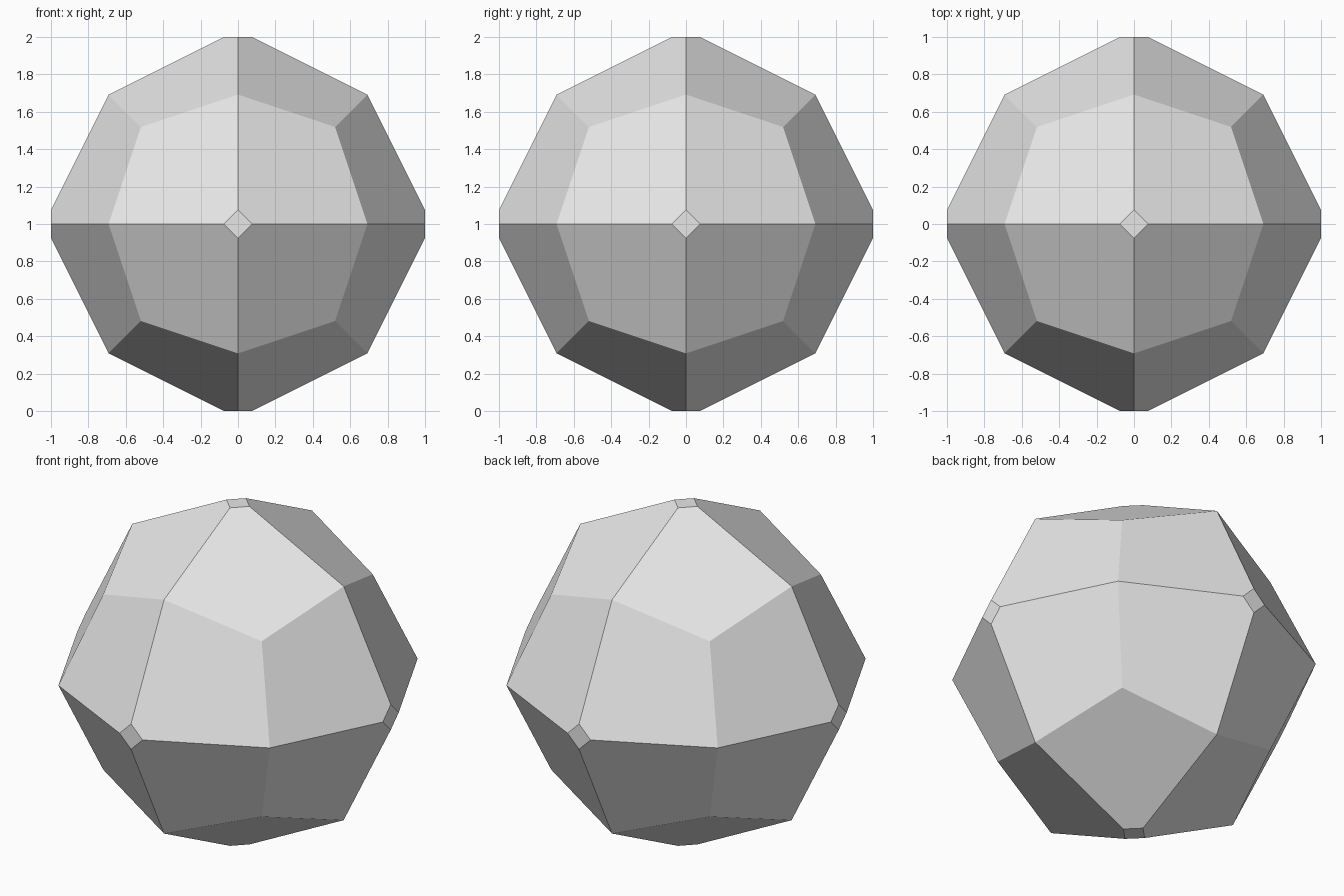
import bpy
import bmesh
from math import radians
from mathutils import Vector

if "Cube" in bpy.data.objects:
    bpy.data.objects.remove(bpy.data.objects["Cube"], do_unlink=True)

RADIUS = 1.0                        # centre to each cut tip
CUT = 0.075                         # half diagonal of the small diamond facets
EDGE = (2 * RADIUS + CUT) / 3       # corners between two axes
CORNER = (2 * RADIUS + CUT) / 4     # corners between three axes


def mirrored_corners(corner):
    """All orderings and sign flips of one corner, without repeats."""
    a, b, c = corner
    orders = [(a, b, c), (b, c, a), (c, a, b), (a, c, b), (c, b, a), (b, a, c)]
    signs = (1, -1)
    return {(x * i, y * j, z * k)
            for x, y, z in orders for i in signs for j in signs for k in signs}


# Corners of the kite-faced solid with its six tips cut flat
corners = set()
for seed in ((RADIUS, CUT, 0.0), (EDGE, EDGE, 0.0), (CORNER, CORNER, CORNER)):
    corners |= mirrored_corners(seed)

# Wrap the corners in a hull and merge coplanar triangles into whole facets
bm = bmesh.new()
for corner in sorted(corners):
    bm.verts.new(Vector(corner) + Vector((0, 0, RADIUS)))
bmesh.ops.convex_hull(bm, input=bm.verts[:])
bmesh.ops.dissolve_limit(bm, angle_limit=radians(2), verts=bm.verts[:], edges=bm.edges[:])
bmesh.ops.recalc_face_normals(bm, faces=bm.faces[:])
mesh = bpy.data.meshes.new("faceted_ball")
bm.to_mesh(mesh)
bm.free()

ball = bpy.data.objects.new("faceted_ball", mesh)
bpy.context.collection.objects.link(ball)

# One flat light grey
grey = bpy.data.materials.new("light_grey")
grey.use_nodes = True
colour = (0.8, 0.8, 0.8, 1.0)
grey.diffuse_color = colour
grey.node_tree.nodes["Principled BSDF"].inputs["Base Color"].default_value = colour
mesh.materials.append(grey)
